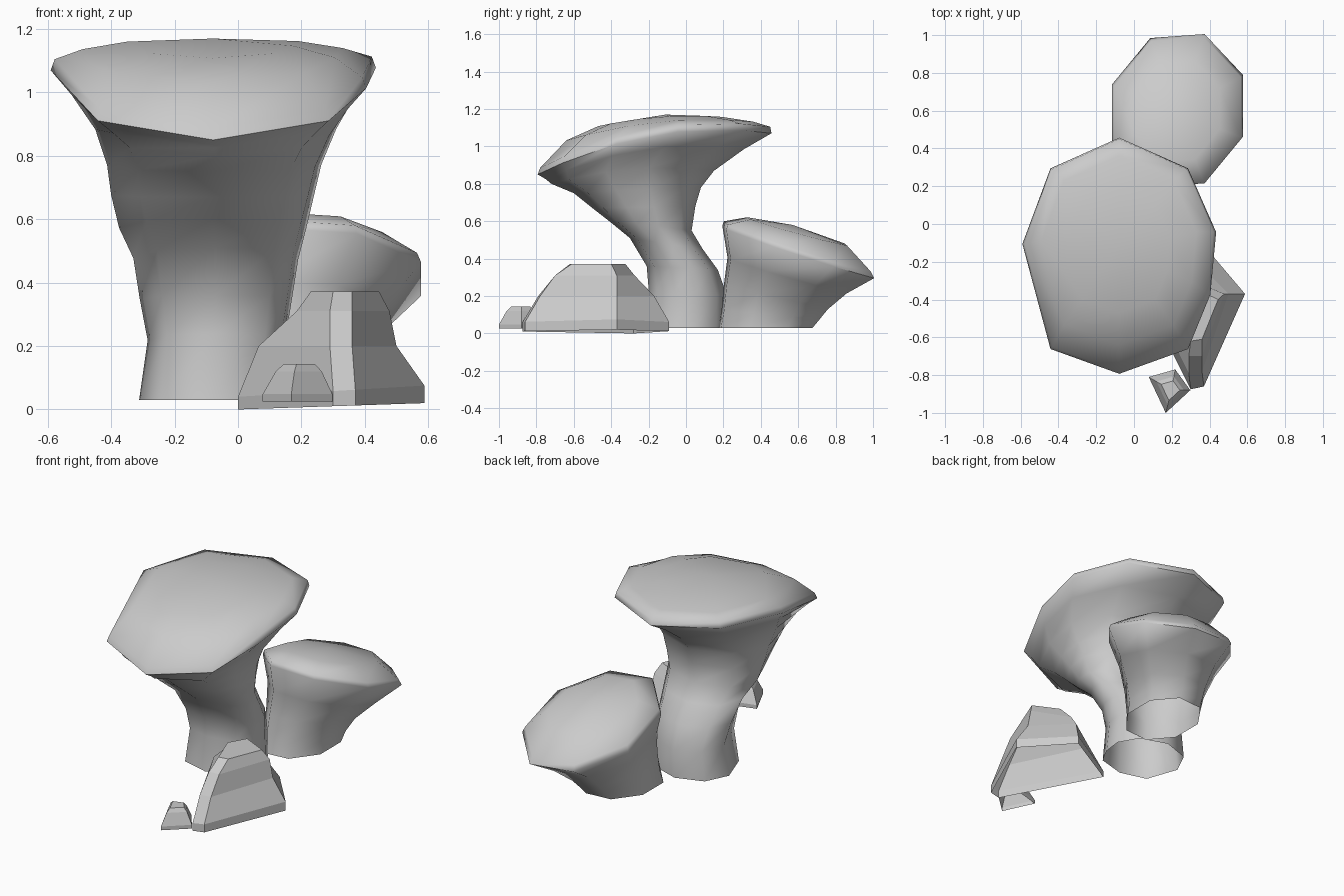
import bpy, bmesh, math

if "Cube" in bpy.data.objects:
    bpy.data.objects.remove(bpy.data.objects["Cube"])


def loft(name, rings, tip=None, smooth=False):
    """Skin a stack of equal-sized vertex rings; open underneath, closed on top."""
    bm = bmesh.new()
    loops = [[bm.verts.new(p) for p in r] for r in rings]
    n = len(loops[0])
    for a, b in zip(loops, loops[1:]):
        for i in range(n):
            j = (i + 1) % n
            bm.faces.new((a[i], a[j], b[j], b[i]))
    if tip:
        t = bm.verts.new(tip)
        for i in range(n):
            bm.faces.new((loops[-1][i], loops[-1][(i + 1) % n], t))
    else:
        bm.faces.new(loops[-1])
    me = bpy.data.meshes.new(name)
    bm.to_mesh(me)
    bm.free()
    ob = bpy.data.objects.new(name, me)
    bpy.context.collection.objects.link(ob)
    if smooth:
        bpy.ops.object.select_all(action='DESELECT')
        ob.select_set(True)
        bpy.context.view_layer.objects.active = ob
        bpy.ops.object.shade_smooth_by_angle(angle=math.radians(65))
    return ob


def ring(shape, cx, cy, z, rx, ry, a=0, b=0, c=0):
    """Scaled outline, tilted by a and bent down by b along y, tilted by c along x."""
    return [(cx + rx * u, cy + ry * v, z + a * v - b * v * v + c * u) for u, v in shape]


# Tall mushroom: bent stem flaring into a wide tilted cap
oct_tall = [(1, .2), (.71, .74), (0, 1), (-.71, .74), (-1, .1),
            (-.71, -.79), (0, -1), (.71, -.79), (.94, -.33)]
tall = [  # cx, cy, z, rx, ry, tilt, bend
    (-.075, .00, .03, .237, .22, 0, 0),
    (-.068, .01, .22, .217, .21, -.02, 0),
    (-.07, -.02, .35, .24, .19, -.01, 0),
    (-.07, -.105, .48, .26, .195, -.03, 0),
    (-.08, -.19, .575, .295, .22, -.025, 0),
    (-.08, -.225, .675, .32, .275, .005, 0),
    (-.075, -.26, .77, .338, .34, .015, .005),
    (-.07, -.285, .88, .38, .435, .035, .045),
    (-.075, -.22, .985, .45, .53, .08, .08),
    (-.078, -.168, 1.06, .513, .625, .11, .10),
    (-.078, -.165, 1.095, .50, .615, .11, .10),
    (-.08, -.14, 1.132, .41, .50, .05, .05),
    (-.08, -.14, 1.158, .27, .33, .025, .025),
]
loft("tall_mushroom", [ring(oct_tall, *r) for r in tall], (-.08, -.11, 1.17), True)

# Short mushroom: stubby stem leaning back and right, cap sloping backwards
k = math.cos(math.pi / 8)
oct_short = [(math.cos(t) / k, math.sin(t) / k + .07 * math.cos(t))
             for t in (math.pi / 8 + i * math.pi / 4 for i in range(8))]
short = [
    (.135, .425, .03, .195, .245, 0),
    (.145, .452, .10, .195, .255, -.025),
    (.165, .48, .195, .215, .27, -.065),
    (.20, .54, .31, .27, .31, -.09, 0, -.01),
    (.23, .60, .435, .347, .395, -.13, 0, -.015),
    (.23, .595, .465, .335, .383, -.125, 0, -.015),
    (.23, .595, .545, .225, .26, -.07, 0, -.01),
]
loft("short_mushroom", [ring(oct_short, *r) for r in short], (.23, .57, .58), True)

# Large rock: faceted block with a slightly sloping foot
foot = [(.30, -.875), (.37, -.86), (.588, -.37), (.35, -.09), (0, -.28)]
mid = [(.29, -.79), (.36, -.78), (.50, -.37), (.30, -.17), (.065, -.33)]
crown = [(.29, -.70), (.36, -.70), (.478, -.37), (.25, -.275), (.185, -.38)]
summit = [(.30, -.62), (.36, -.61), (.445, -.40), (.29, -.325), (.23, -.43)]
loft("large_rock", [
    [(x, y, .034 * x) for x, y in foot],
    [(x, y, .04 + .06 * x) for x, y in foot],
    [(x, y, .20) for x, y in mid],
    [(x, y, .31) for x, y in crown],
    [(x, y, .372) for x, y in summit],
])

# Small rock: same idea at pebble size
pebble = [(-.12, .07), (-.03, -.12), (.10, 0), (.02, .11)]
loft("small_rock", [ring(pebble, .198, -.88, z, s, s)
                    for z, s in ((.025, 1), (.048, 1), (.12, .66), (.143, .45))])
